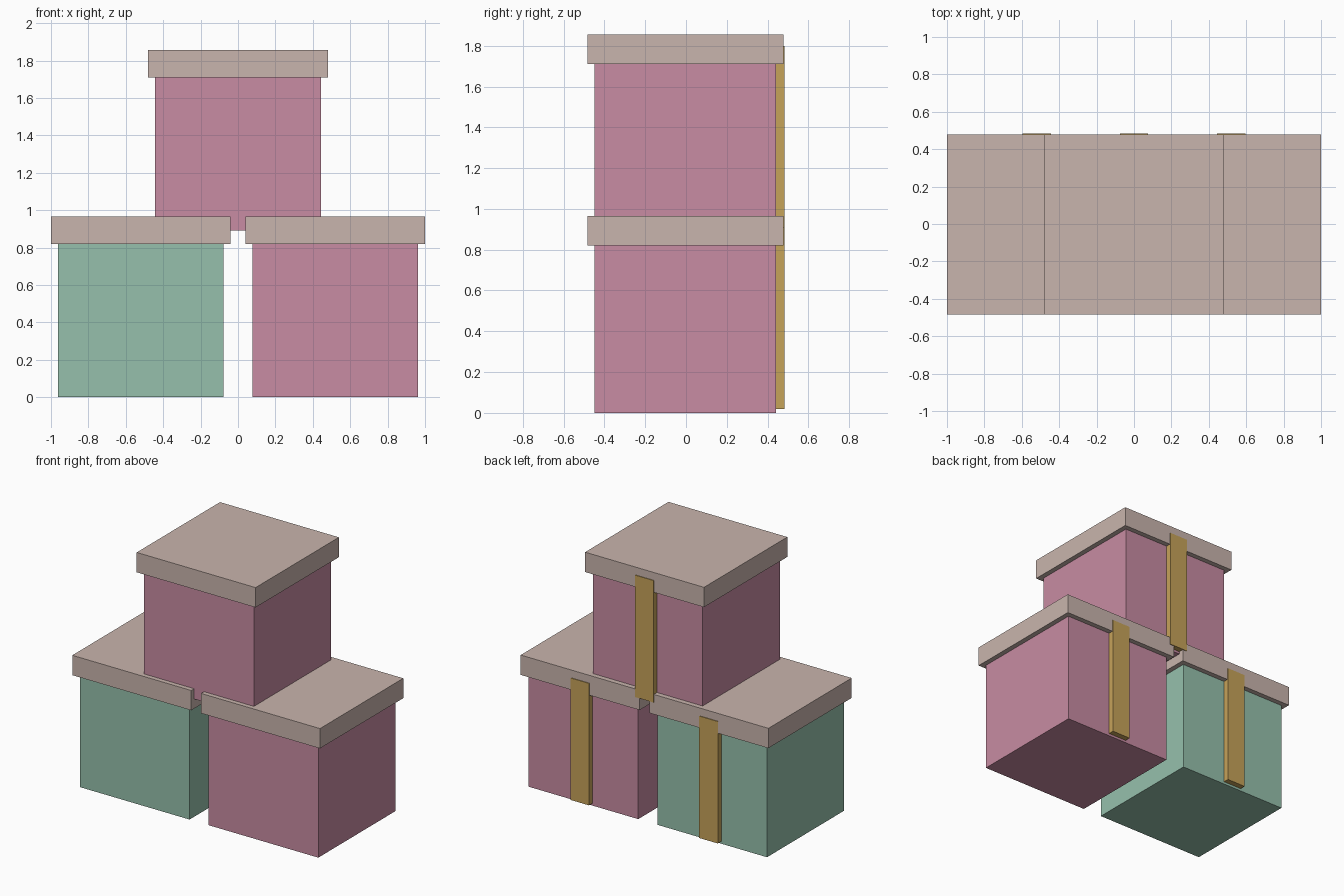
import bpy

if "Cube" in bpy.data.objects:
    bpy.data.objects.remove(bpy.data.objects["Cube"])


def material(name, rgb):
    m = bpy.data.materials.new(name)
    m.diffuse_color = (*rgb, 1)
    m.use_nodes = True
    m.node_tree.nodes["Principled BSDF"].inputs["Base Color"].default_value = m.diffuse_color
    return m


PINK = material("dusty_pink", (0.578, 0.262, 0.366))
GREEN = material("sage_green", (0.305, 0.527, 0.413))
BEIGE = material("warm_beige", (0.584, 0.462, 0.418))
GOLD = material("ribbon_gold", (0.565, 0.366, 0.102))


def block(name, x, y, z, mat):
    """Box spanning the (min, max) ranges x, y and z."""
    spans = (x, y, z)
    bpy.ops.mesh.primitive_cube_add(size=1, location=[(a + b) / 2 for a, b in spans])
    ob = bpy.context.object
    ob.name = name
    ob.scale = [b - a for a, b in spans]
    bpy.ops.object.transform_apply(location=False, rotation=False, scale=True)
    ob.data.materials.append(mat)


def gift(name, x, z, mat):
    # box body
    block(name + "_box", (x - 0.443, x + 0.443), (-0.449, 0.441), (z, z + 0.888), mat)
    # overhanging lid
    block(name + "_lid", (x - 0.48, x + 0.48), (-0.483, 0.478), (z + 0.82, z + 0.965), BEIGE)
    # ribbon strip down the back
    block(name + "_ribbon", (x - 0.075, x + 0.075), (0.40, 0.483), (z + 0.018, z + 0.908), GOLD)


# two gifts side by side with a third stacked on top
gift("left", -0.52, 0, GREEN)
gift("right", 0.52, 0, PINK)
gift("top", 0, 0.89, PINK)
